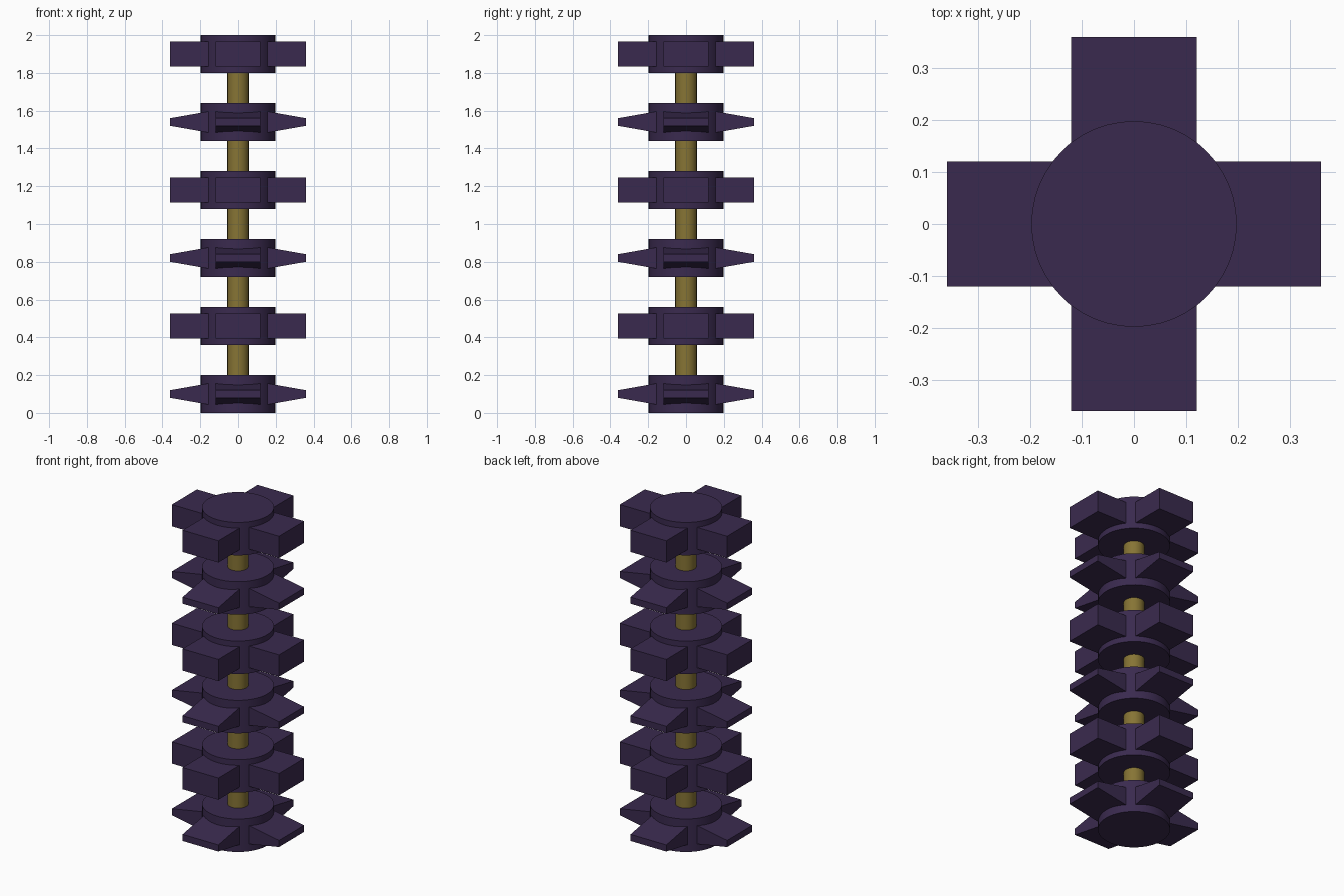
import bpy, bmesh, math
from mathutils import Matrix

if "Cube" in bpy.data.objects:
    bpy.data.objects.remove(bpy.data.objects["Cube"])

PITCH, HUB_H, HUB_R, LEVELS = 0.36, 0.2, 0.198, 6


def material(name, color):
    m = bpy.data.materials.new(name)
    m.diffuse_color = (*color, 1)
    m.use_nodes = True
    m.node_tree.nodes["Principled BSDF"].inputs["Base Color"].default_value = m.diffuse_color
    return m


purple = material("dark_purple", (0.042, 0.023, 0.077))
brass = material("brass", (0.24, 0.175, 0.035))


def cylinder(name, radius, z0, z1, mat):
    bpy.ops.mesh.primitive_cylinder_add(vertices=48, radius=radius, depth=z1 - z0,
                                        location=(0, 0, (z0 + z1) / 2))
    ob = bpy.context.object
    ob.name = name
    ob.data.materials.append(mat)
    bpy.ops.object.shade_smooth_by_angle(angle=math.radians(30))
    return ob


def blades(name, z, tip_half, mat):
    # four blades around a hub, each a box whose tip may be thinner than its root
    bm = bmesh.new()
    r0, r1, w, root = 0.1, 0.36, 0.12, 0.066
    for i in range(4):
        new = bmesh.ops.create_cube(bm, size=2)["verts"]
        for v in new:
            outer = v.co.x > 0
            v.co.x = r1 if outer else r0
            v.co.y *= w
            v.co.z *= tip_half if outer else root
        bmesh.ops.rotate(bm, verts=new, cent=(0, 0, 0),
                         matrix=Matrix.Rotation(i * math.pi / 2, 3, 'Z'))
    mesh = bpy.data.meshes.new(name)
    bm.to_mesh(mesh)
    bm.free()
    mesh.materials.append(mat)
    ob = bpy.data.objects.new(name, mesh)
    ob.location.z = z
    bpy.context.collection.objects.link(ob)


# central shaft
cylinder("shaft", 0.057, 0.1, 1.9, brass)

# hubs, alternating wedge and block blades
for k in range(LEVELS):
    z = k * PITCH
    cylinder(f"hub_{k + 1}", HUB_R, z, z + HUB_H, purple)
    if k % 2 == 0:
        blades(f"wedge_blades_{k + 1}", z + HUB_H / 2, 0.02, purple)
    else:
        blades(f"block_blades_{k + 1}", z + HUB_H / 2, 0.066, purple)
